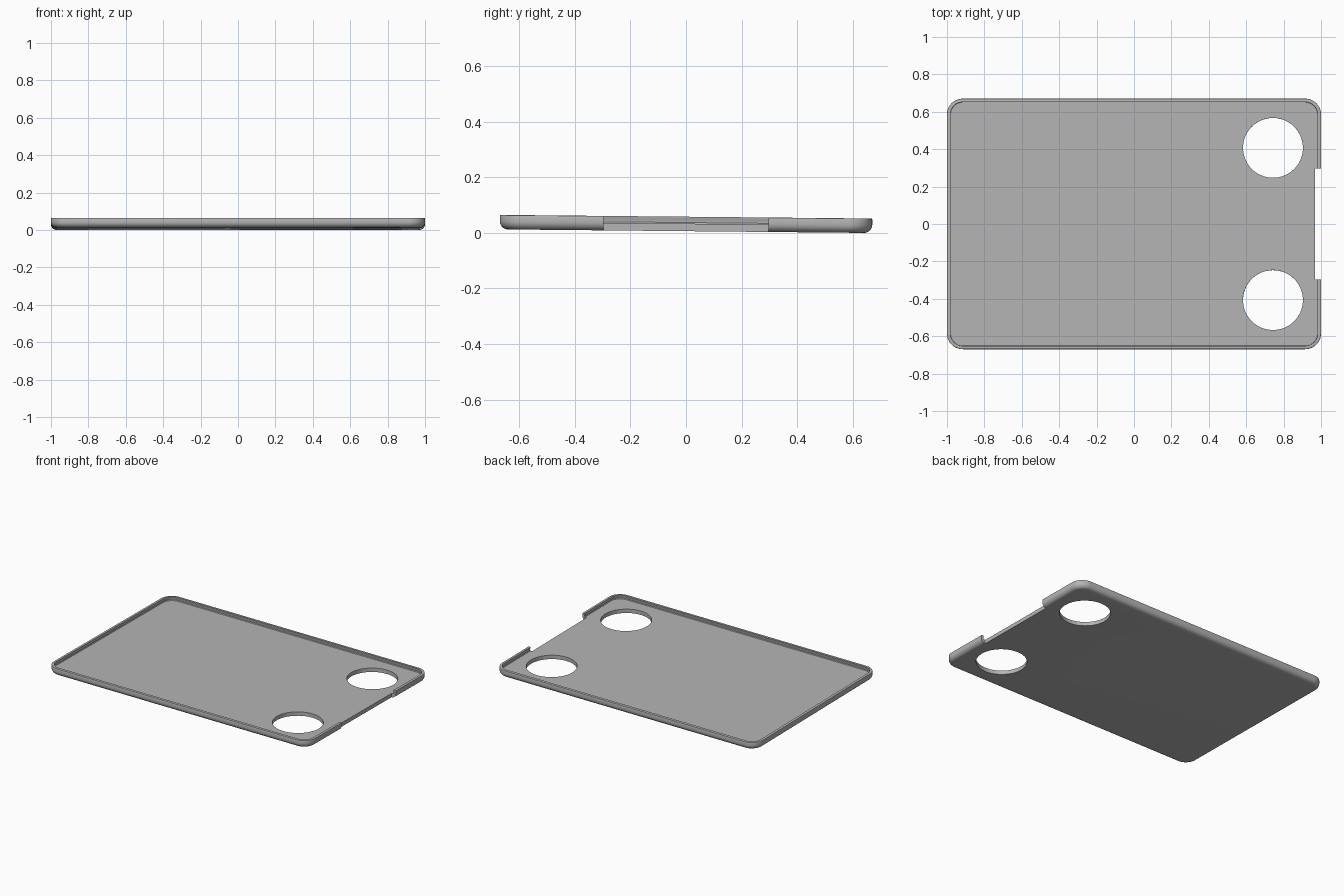
import bpy, bmesh, math
from mathutils import Matrix

default = bpy.data.objects.get("Cube")
if default:
    bpy.data.objects.remove(default, do_unlink=True)

HALF_X, HALF_Y, HEIGHT, FLOOR = 1.0, 0.67, 0.052, 0.027
CORNER, ROUND, STEPS = 0.085, 0.03, 10
TILT = -0.0097

grey = bpy.data.materials.new("light grey")
grey.use_nodes = True
colour = (0.46, 0.46, 0.46, 1)
grey.diffuse_color = colour
grey.node_tree.nodes["Principled BSDF"].inputs["Base Color"].default_value = colour


def make_object(name, bm):
    mesh = bpy.data.meshes.new(name)
    bmesh.ops.recalc_face_normals(bm, faces=bm.faces)
    bm.to_mesh(mesh)
    bm.free()
    obj = bpy.data.objects.new(name, mesh)
    bpy.context.collection.objects.link(obj)
    return obj


def rounded_ring(bm, inset, z):
    """Rounded rectangle of vertices, shrunk evenly by inset."""
    radius = CORNER - inset
    ring = []
    for i, (sx, sy) in enumerate([(1, 1), (-1, 1), (-1, -1), (1, -1)]):
        for k in range(STEPS + 1):
            a = math.pi / 2 * (i + k / STEPS)
            ring.append(bm.verts.new((sx * (HALF_X - CORNER) + radius * math.cos(a),
                                      sy * (HALF_Y - CORNER) + radius * math.sin(a), z)))
    return ring


# Tray: rounded underside, upright wall, narrow lip, slightly undercut pocket
profile = []
for k in range(9):
    a = math.pi / 2 * k / 8
    profile.append((ROUND * (1 - math.sin(a)), ROUND * (1 - math.cos(a))))
profile += [(0, HEIGHT - 0.004), (0.001, HEIGHT - 0.001), (0.004, HEIGHT),
            (0.018, HEIGHT), (0.018, HEIGHT - 0.006), (0.015, HEIGHT - 0.012),
            (0.015, FLOOR + 0.004), (0.019, FLOOR)]
bm = bmesh.new()
rings = [rounded_ring(bm, inset, z) for inset, z in profile]
for low, high in zip(rings, rings[1:]):
    for i in range(len(low)):
        j = (i + 1) % len(low)
        bm.faces.new((low[i], low[j], high[j], high[i]))
bm.faces.new(rings[0][::-1])
bm.faces.new(rings[-1])
tray = make_object("tray", bm)
tray.data.materials.append(grey)

# Cutters: two round holes and the notch in the end wall
cutters = []
for side, y in (("front", -0.407), ("back", 0.407)):
    bm = bmesh.new()
    bmesh.ops.create_cone(bm, cap_ends=True, segments=64, radius1=0.16, radius2=0.16,
                          depth=0.4, matrix=Matrix.Translation((0.743, y, 0)))
    cutters.append(make_object(side + "_hole_cutter", bm))
bm = bmesh.new()
bmesh.ops.create_cube(bm, size=1, matrix=Matrix.Translation((1.069, 0, 0))
                      @ Matrix.Diagonal((0.2, 0.594, 0.4, 1)))
cutters.append(make_object("notch_cutter", bm))
for cutter in cutters:
    cutter.hide_render = True
    cutter.data.materials.append(grey)
    mod = tray.modifiers.new(cutter.name, "BOOLEAN")
    mod.operation = "DIFFERENCE"
    mod.solver = "EXACT"
    mod.object = cutter

# Bake the cuts and drop the cutters
depsgraph = bpy.context.evaluated_depsgraph_get()
cut_mesh = bpy.data.meshes.new_from_object(tray.evaluated_get(depsgraph))
tray.modifiers.clear()
tray.data = cut_mesh
for cutter in cutters:
    bpy.data.objects.remove(cutter, do_unlink=True)

# Slight tilt, resting on the ground
cut_mesh.transform(Matrix.Rotation(TILT, 4, "X"))
lowest = min(v.co.z for v in cut_mesh.vertices)
cut_mesh.transform(Matrix.Translation((0, 0, -lowest)))

bpy.ops.object.select_all(action="DESELECT")
tray.select_set(True)
bpy.context.view_layer.objects.active = tray
bpy.ops.object.shade_smooth_by_angle(angle=math.radians(35))
